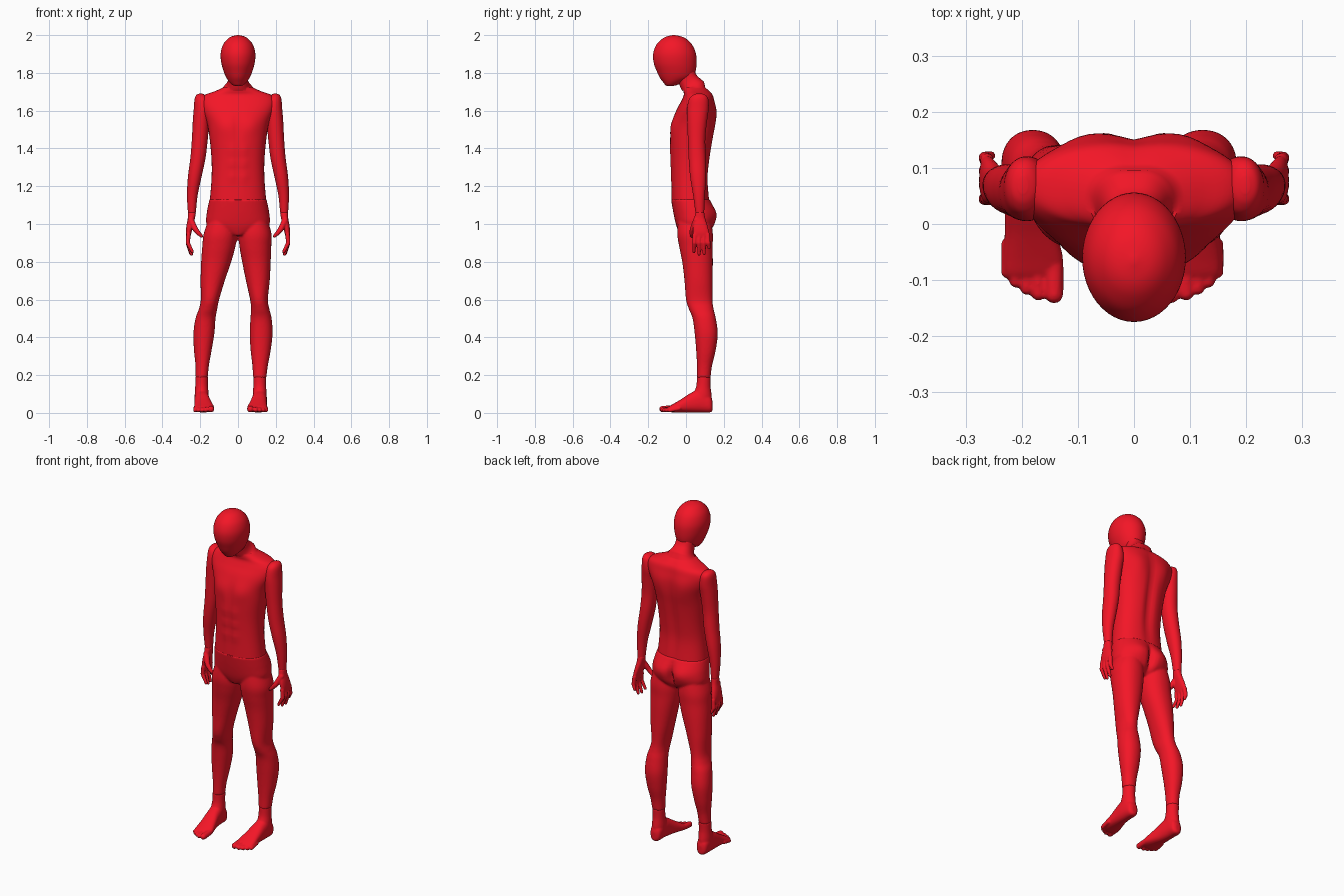
import bpy, bmesh
from math import sin, cos, pi, exp, copysign
from mathutils import Vector, Matrix

red = bpy.data.materials.new("red")
red.diffuse_color = (0.9, 0.008, 0.02, 1)


def resample(rows, k=5):
    """Smooth (Catmull-Rom) interpolation of section rows."""
    out = []
    for i in range(len(rows) - 1):
        a, b, c, d = (rows[max(0, min(len(rows) - 1, i + j))] for j in (-1, 0, 1, 2))
        for s in range(k):
            t = s / k
            out.append([q + 0.5 * t * (r - p + t * (2*p - 5*q + 4*r - w + t * (3*(q - r) + w - p)))
                        for p, q, r, w in zip(a, b, c, d)])
    return out + [list(rows[-1])]


def loft(bm, rows, n=2.0, bumps=(), along_y=False, segs=48):
    """Rows: position, centre x, half width, low, high, tilt (optional)."""
    rings = []
    for row in resample(rows):
        p, cx, hw, lo, hi = row[:5]
        tilt = row[5] if len(row) > 5 else 0
        ring = []
        for j in range(segs):
            a = 2 * pi * j / segs
            cu = copysign(abs(cos(a)) ** (2 / n), cos(a))
            sv = copysign(abs(sin(a)) ** (2 / n), sin(a))
            x = cx + max(hw, .001) * cu
            v = (lo + hi) / 2 + (hi - lo) / 2 * sv
            w = p + tilt * (hi - lo) / 2 * sv
            for bx, bz, sx, sz, amp, side in bumps:
                if sv * side > 0:
                    v += side * amp * abs(sv) * exp(-((x - bx) / sx) ** 2 - ((w - bz) / sz) ** 2)
            ring.append(bm.verts.new((x, w, v) if along_y else (x, v, w)))
        rings.append(ring)
    for r, s in zip(rings, rings[1:]):
        for j in range(segs):
            bm.faces.new((r[j], r[(j + 1) % segs], s[(j + 1) % segs], s[j]))
    bm.faces.new(rings[0])
    bm.faces.new(rings[-1])


def digit(bm, pts):
    """Finger or toe: cones joined by balls; points are x, y, z, radius."""
    for x, y, z, r in pts:
        bmesh.ops.create_uvsphere(bm, u_segments=12, v_segments=8, radius=r,
                                  matrix=Matrix.Translation((x, y, z)))
    for a, b in zip(pts, pts[1:]):
        p, q = Vector(a[:3]), Vector(b[:3])
        d = q - p
        m = Matrix.Translation((p + q) / 2) @ d.to_track_quat('Z', 'Y').to_matrix().to_4x4()
        bmesh.ops.create_cone(bm, cap_ends=True, segments=12, radius1=a[3], radius2=b[3],
                              depth=d.length, matrix=m)


def finish(bm, name, voxel=0, smooth=4, sx=1, dx=0):
    if sx < 0:
        bmesh.ops.scale(bm, vec=(-1, 1, 1), verts=bm.verts)
    bmesh.ops.translate(bm, vec=(dx, 0, 0), verts=bm.verts)
    bmesh.ops.recalc_face_normals(bm, faces=bm.faces)
    me = bpy.data.meshes.new(name)
    bm.to_mesh(me)
    bm.free()
    ob = bpy.data.objects.new(name, me)
    bpy.context.collection.objects.link(ob)
    me.materials.append(red)
    bpy.context.view_layer.objects.active = ob
    ob.select_set(True)
    if voxel:
        m = ob.modifiers.new("fuse", 'REMESH')
        m.mode, m.voxel_size, m.use_smooth_shade = 'VOXEL', voxel, True
        m = ob.modifiers.new("soften", 'SMOOTH')
        m.factor, m.iterations = 0.5, smooth
    else:
        bpy.ops.object.shade_smooth_by_angle(angle=1.0)
    ob.select_set(False)
    return ob


def pair(x, *rest):
    return [(x, *rest), (-x, *rest)]


# Head, tipped forward
bm = bmesh.new()
loft(bm, [(2.0, 0, .004, -.07, -.06), (1.992, 0, .036, -.105, -.022), (1.975, 0, .06, -.133, .008),
          (1.945, 0, .081, -.159, .035), (1.9, 0, .092, -.174, .053), (1.85, 0, .088, -.17, .056),
          (1.805, 0, .075, -.153, .05), (1.775, 0, .062, -.139, .035), (1.752, 0, .046, -.122, -.01),
          (1.735, 0, .027, -.108, -.05), (1.73, 0, .006, -.095, -.075)])
finish(bm, "head")

# Torso with neck, chest, stomach and back muscles
bumps = (pair(.075, 1.52, .055, .05, .010, -1) + pair(.09, 1.58, .05, .08, .010, 1)
         + [(0, 1.5, .014, .07, -.008, -1), (0, 1.4, .025, .25, -.016, 1), (0, 1.3, .008, .12, -.004, -1)])
for z in (1.39, 1.32, 1.25):
    bumps += pair(.032, z, .022, .024, .006, -1)
bm = bmesh.new()
loft(bm, [(1.127, 0, .149, -.076, .124), (1.24, 0, .14, -.077, .117), (1.34, 0, .14, -.08, .127),
          (1.45, 0, .15, -.084, .144), (1.53, 0, .163, -.074, .156), (1.6, 0, .19, -.052, .158),
          (1.65, 0, .2, -.026, .150), (1.682, 0, .178, -.012, .142), (1.703, 0, .122, -.014, .126, .1),
          (1.728, 0, .072, -.02, .098, .4), (1.755, 0, .054, -.031, .062, .6),
          (1.80, 0, .052, -.052, .043, .4)], n=2.3, bumps=bumps, segs=64)
finish(bm, "torso")

# Hips and both legs, fused
bm = bmesh.new()
loft(bm, [(1.131, 0, .151, -.079, .126), (1.06, 0, .165, -.067, .155), (1.0, 0, .166, -.054, .15),
          (.965, 0, .12, -.042, .13), (.94, 0, .04, -.03, .1)], n=2.3,
     bumps=pair(.075, 1.05, .05, .05, .012, 1) + [(0, 1.02, .018, .07, -.035, 1)], segs=64)
depth = [(1.04, -.04, .13), (.95, -.046, .142), (.88, -.036, .141), (.8, -.02, .142), (.7, -.008, .141),
         (.6, .0, .14), (.55, .015, .146), (.5, .035, .158), (.42, .046, .168), (.33, .054, .157),
         (.25, .058, .138), (.186, .058, .13)]
right_x = [(-.15, -.02), (-.181, -.006), (-.189, -.014), (-.195, -.036), (-.198, -.07), (-.197, -.1),
           (-.207, -.11), (-.225, -.119), (-.236, -.125), (-.233, -.14), (-.225, -.154), (-.225, -.16)]
left_x = [(.02, .15), (.004, .177), (.008, .176), (.022, .173), (.042, .168), (.064, .158),
          (.069, .166), (.066, .178), (.062, .183), (.067, .173), (.076, .158), (.08, .15)]
for xs in (right_x, left_x):
    loft(bm, [(z, (a + b) / 2, (b - a) / 2, f, r) for (z, f, r), (a, b) in zip(depth, xs)], n=2.15)
finish(bm, "hips_and_legs", voxel=.006, smooth=5)

# Feet: ankle, sole and five toes (outer side is +x before mirroring)
for name, sx, dx in (("right_foot", -1, -.1925), ("left_foot", 1, .115)):
    bm = bmesh.new()
    loft(bm, [(.192, 0, .034, .058, .131), (.14, 0, .034, .054, .13), (.09, 0, .037, .035, .136),
              (.04, 0, .036, .03, .136)])
    loft(bm, [(.141, 0, .012, .014, .06), (.128, 0, .031, .003, .09), (.08, 0, .038, .003, .125),
              (.03, -.003, .041, .003, .108), (-.02, -.009, .047, .003, .076),
              (-.06, -.013, .053, .003, .052), (-.088, -.013, .051, .004, .036),
              (-.1, -.016, .042, .008, .026)], n=2.4, along_y=True)
    for x, y, r in ((-.05, -.125, .017), (-.022, -.124, .013), (-.001, -.115, .012),
                    (.018, -.102, .012), (.034, -.086, .011)):
        digit(bm, [(x, y + .05, .024, r), (x, y, r + .003, r)])
    finish(bm, name, voxel=.0045, smooth=3, sx=sx, dx=dx)

for side, sx in (("right", -1), ("left", 1)):
    # Arm, shoulder to wrist
    bm = bmesh.new()
    loft(bm, [(1.69, .198, .008, .055, .085), (1.682, .197, .024, .035, .105), (1.66, .194, .036, .016, .118),
              (1.61, .19, .044, .006, .12), (1.55, .195, .044, .006, .112), (1.45, .202, .042, .01, .102),
              (1.35, .212, .04, .014, .105), (1.25, .229, .036, .022, .106), (1.15, .242, .028, .038, .1),
              (1.06, .244, .021, .05, .096)], n=2.1)
    finish(bm, side + "_arm", sx=sx)
    # Hand: palm, four loosely curled fingers and a spread thumb
    bm = bmesh.new()
    loft(bm, [(1.062, .244, .0215, .05, .096), (1.03, .247, .019, .044, .102), (.99, .255, .018, .037, .114),
              (.955, .261, .015, .037, .122), (.93, .263, .01, .042, .122)], n=2.3)
    for y, tip, end in ((.047, .042, .853), (.07, .069, .84), (.093, .096, .843), (.114, .122, .873)):
        digit(bm, [(.262, y, .945, .0125), (.266, (y + tip) / 2, .9, .0115),
                   (.248 + (y - .08) * .2, tip, end, .0085)])
    digit(bm, [(.25, .055, 1.02, .017), (.226, .034, .972, .0145), (.208, .03, .95, .012),
               (.193, .03, .936, .009)])
    finish(bm, side + "_hand", voxel=.004, smooth=3, sx=sx)
